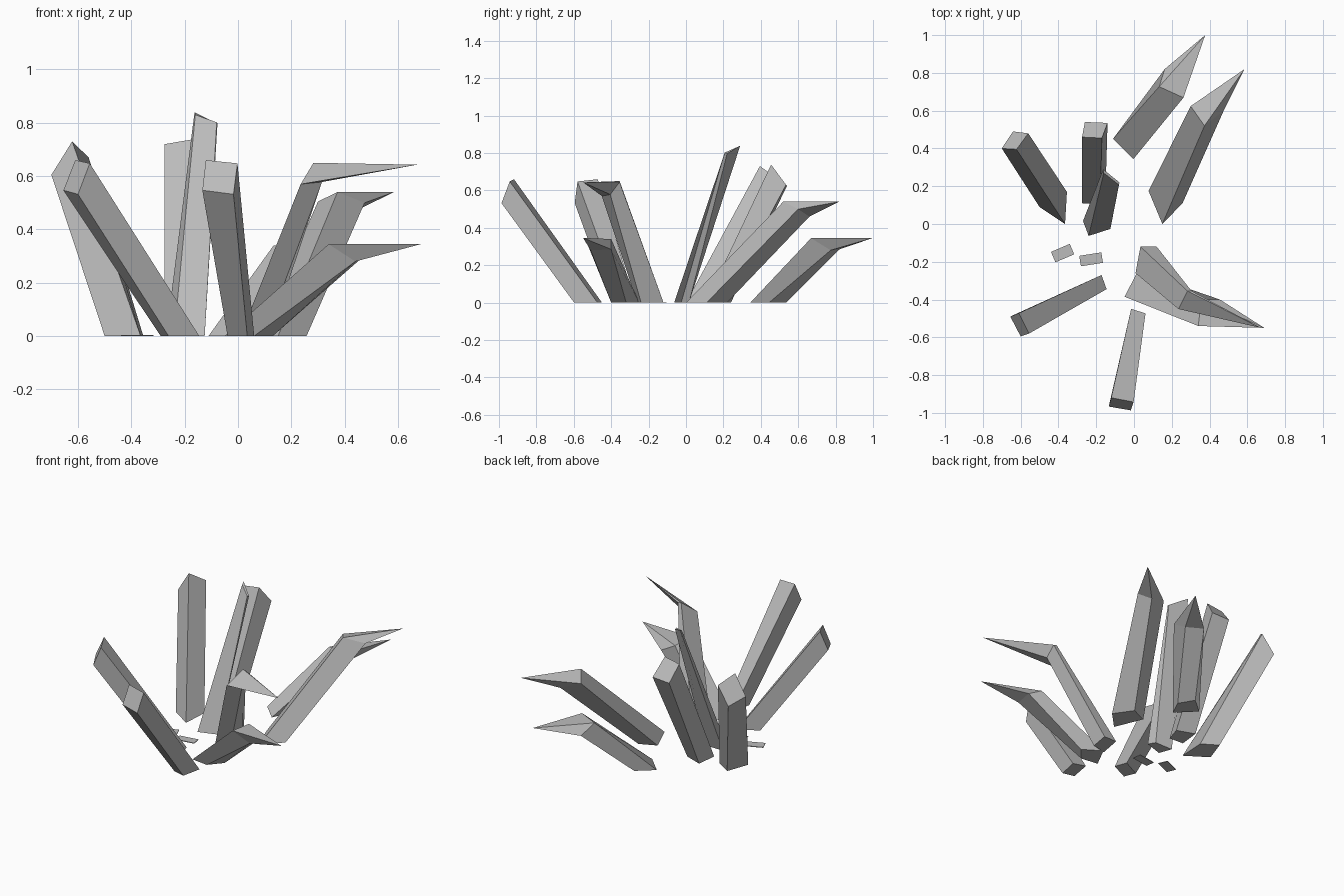
import bpy
import bmesh
from math import radians
from mathutils import Matrix, Vector

if "Cube" in bpy.data.objects:
    bpy.data.objects.remove(bpy.data.objects["Cube"], do_unlink=True)

stone = bpy.data.materials.new("stone_grey")
stone.use_nodes = True
stone.diffuse_color = (0.5, 0.5, 0.5, 1)
stone.node_tree.nodes["Principled BSDF"].inputs["Base Color"].default_value = stone.diffuse_color


def finish(name, bm):
    """Turn a bmesh into a flat shaded object."""
    bmesh.ops.recalc_face_normals(bm, faces=bm.faces)
    mesh = bpy.data.meshes.new(name)
    bm.to_mesh(mesh)
    bm.free()
    mesh.materials.append(stone)
    obj = bpy.data.objects.new(name, mesh)
    bpy.context.collection.objects.link(obj)
    return obj


def crystal(name, base, top, tip=None):
    """Loft a four-sided shaft from a ground outline to a top ring, capped or pointed."""
    bm = bmesh.new()
    low = [bm.verts.new((x, y, 0)) for x, y in base]
    high = [bm.verts.new(p) for p in top]
    bm.faces.new(low)
    point = bm.verts.new(tip) if tip else None
    for i in range(len(low)):
        j = (i + 1) % len(low)
        bm.faces.new((low[i], low[j], high[j], high[i]))
        if point:
            bm.faces.new((high[i], high[j], point))
    if not point:
        bm.faces.new(high)
    return finish(name, bm)


def turned_copy(source, name, pivot, target, degrees):
    """Copy a crystal, spin it about its foot and plant it elsewhere."""
    obj = source.copy()
    obj.data = source.data.copy()
    obj.name = name
    obj.matrix_world = (Matrix.Translation(Vector((*target, 0)))
                        @ Matrix.Rotation(radians(degrees), 4, "Z")
                        @ Matrix.Translation(-Vector((*pivot, 0))))
    bpy.context.collection.objects.link(obj)
    return obj


def ground_chip(name, centre, size, degrees):
    """Thin flat chip lying on the ground."""
    bm = bmesh.new()
    bmesh.ops.create_cube(bm, size=1)
    place = (Matrix.Translation((*centre, 0.002))
             @ Matrix.Rotation(radians(degrees), 4, "Z")
             @ Matrix.Diagonal((*size, 0.004, 1)))
    bmesh.ops.transform(bm, matrix=place, verts=bm.verts)
    return finish(name, bm)


# Blunt slanted crystals at the front
front_right = crystal(
    "front_right_crystal",
    base=[(-.29, -.33), (-.26, -.4), (-.145, -.345), (-.172, -.27)],
    top=[(-.655, -.49, .547), (-.6, -.595, .532), (-.556, -.58, .648), (-.61, -.472, .66)])
turned_copy(front_right, "front_crystal", (-.217, -.336), (.01, -.525), 52.6)

# Blunt upright crystals at the back
crystal(
    "back_right_crystal",
    base=[(-.5, .09), (-.365, 0), (-.355, .17), (-.45, .23)],
    top=[(-.7, .4, .605), (-.622, .395, .73), (-.56, .48, .67), (-.64, .49, .56)])
crystal(
    "back_crystal",
    base=[(-.275, .11), (-.18, .105), (-.15, .2), (-.26, .24)],
    top=[(-.275, .46, .72), (-.17, .455, .738), (-.14, .535, .63), (-.26, .54, .625)])

# Tall thin blade in the middle
crystal(
    "centre_blade",
    base=[(-.24, -.063), (-.125, -.026), (-.15, .016), (-.27, .016)],
    top=[(-.16, .27, .83), (-.08, .207, .802), (-.077, .22, .797), (-.163, .29, .84)])

# Bent, pointed crystals
low_claw = crystal(
    "low_left_claw",
    base=[(-.05, -.385), (.02, -.25), (.13, -.32), (.06, -.4)],
    top=[(.34, -.54, .345), (.357, -.4, .34), (.455, -.4, .285), (.44, -.51, .28)],
    tip=(.69, -.55, .346))
turned_copy(low_claw, "low_back_claw", (.037, -.34), (-.02, .44), 72.5)
crystal(
    "high_left_claw",
    base=[(.034, -.12), (.12, -.12), (.1, -.24), (.008, -.26)],
    top=[(.283, -.355, .65), (.305, -.355, .645), (.315, -.405, .578), (.235, -.45, .57)],
    tip=(.672, -.55, .643))
crystal(
    "high_back_claw",
    base=[(.077, .175), (.15, 0), (.257, .11), (.18, .22)],
    top=[(.3, .624, .505), (.373, .52, .54), (.475, .6, .5), (.42, .66, .46)],
    tip=(.585, .82, .54))

# Flat chips on the ground
ground_chip("outer_chip", (-.378, -.154), (.108, .06), 23)
ground_chip("inner_chip", (-.227, -.187), (.118, .056), 9)
